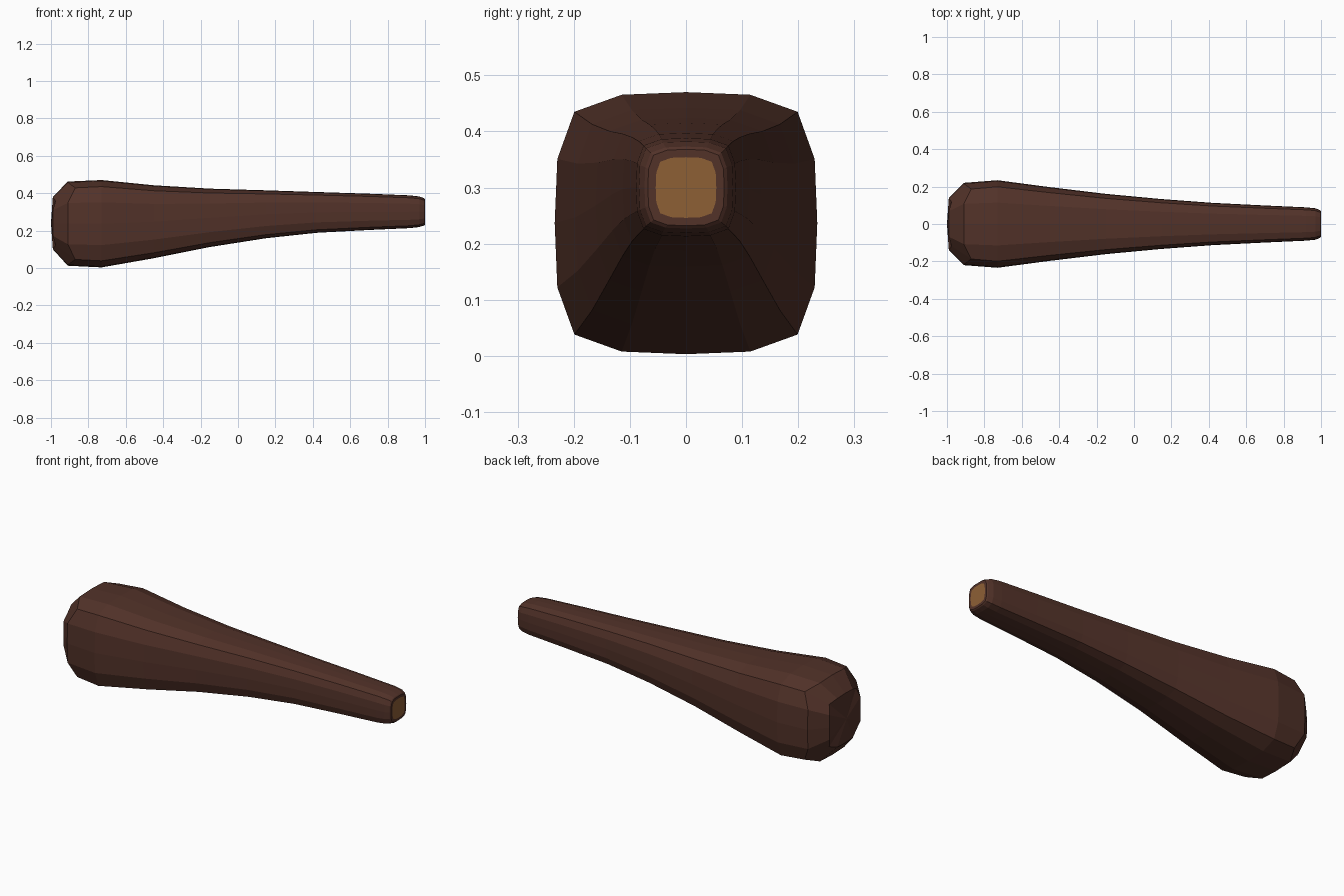
import bpy, bmesh

if "Cube" in bpy.data.objects:
    bpy.data.objects.remove(bpy.data.objects["Cube"])

def material(name, rgb):
    m = bpy.data.materials.new(name)
    m.diffuse_color = (*rgb, 1)
    m.use_nodes = True
    m.node_tree.nodes["Principled BSDF"].inputs["Base Color"].default_value = m.diffuse_color
    return m

brown = material("dark_wood", (0.085, 0.032, 0.022))
ochre = material("cut_wood", (0.27, 0.115, 0.036))

# rounded-square cross-section, 16 sides
quarter = [(1, 0), (0.98, 0.49), (0.85, 0.85), (0.49, 0.98)]
section = []
for k in range(4):
    for y, z in quarter:
        for _ in range(k):
            y, z = -z, y
        section.append((y, z))

# stations: x, half width, bottom z, top z, corner shift in x
stations = [
    (-0.99, 0.14, 0.10, 0.38, 0.015),
    (-0.91, 0.22, 0.012, 0.462, 0.04),
    (-0.73, 0.234, 0.003, 0.47, 0),
    (-0.45, 0.197, 0.052, 0.442, 0),
    (-0.15, 0.161, 0.112, 0.424, 0),
    (0.15, 0.133, 0.159, 0.415, 0),
    (0.42, 0.113, 0.188, 0.406, 0),
    (0.70, 0.099, 0.203, 0.397, 0),
    (0.92, 0.089, 0.213, 0.388, 0),
    (0.97, 0.084, 0.219, 0.382, 0),
    (0.995, 0.074, 0.227, 0.373, 0),
    (1.0, 0.068, 0.232, 0.368, 0),
    (1.0, 0.054, 0.246, 0.354, 0),
]

def ring(bm, x, w, lo, hi, shift):
    c, h = (lo + hi) / 2, (hi - lo) / 2
    return [bm.verts.new((x + (shift if i % 4 == 2 else 0), w * y, c + h * z))
            for i, (y, z) in enumerate(section)]

def finish(bm, name, mat):
    bmesh.ops.recalc_face_normals(bm, faces=bm.faces)
    me = bpy.data.meshes.new(name)
    bm.to_mesh(me)
    bm.free()
    me.materials.append(mat)
    ob = bpy.data.objects.new(name, me)
    bpy.context.collection.objects.link(ob)
    return ob

# club body with domed butt
bm = bmesh.new()
rings = [ring(bm, *s) for s in stations]
for a, b in zip(rings, rings[1:]):
    for i in range(16):
        j = (i + 1) % 16
        bm.faces.new((a[i], a[j], b[j], b[i]))
butt = bm.verts.new((-1.0, 0, 0.24))
for i in range(16):
    bm.faces.new((rings[0][i], butt, rings[0][(i + 1) % 16]))
finish(bm, "club_body", brown)

# bare wood disc at the handle end
bm = bmesh.new()
face = bm.faces.new(ring(bm, *stations[-1]))
if face.normal.x < 0:
    face.normal_flip()
bm.normal_update()
me_disc = bpy.data.meshes.new("handle_end_grain")
bm.to_mesh(me_disc)
bm.free()
me_disc.materials.append(ochre)
bpy.context.collection.objects.link(bpy.data.objects.new("handle_end_grain", me_disc))
